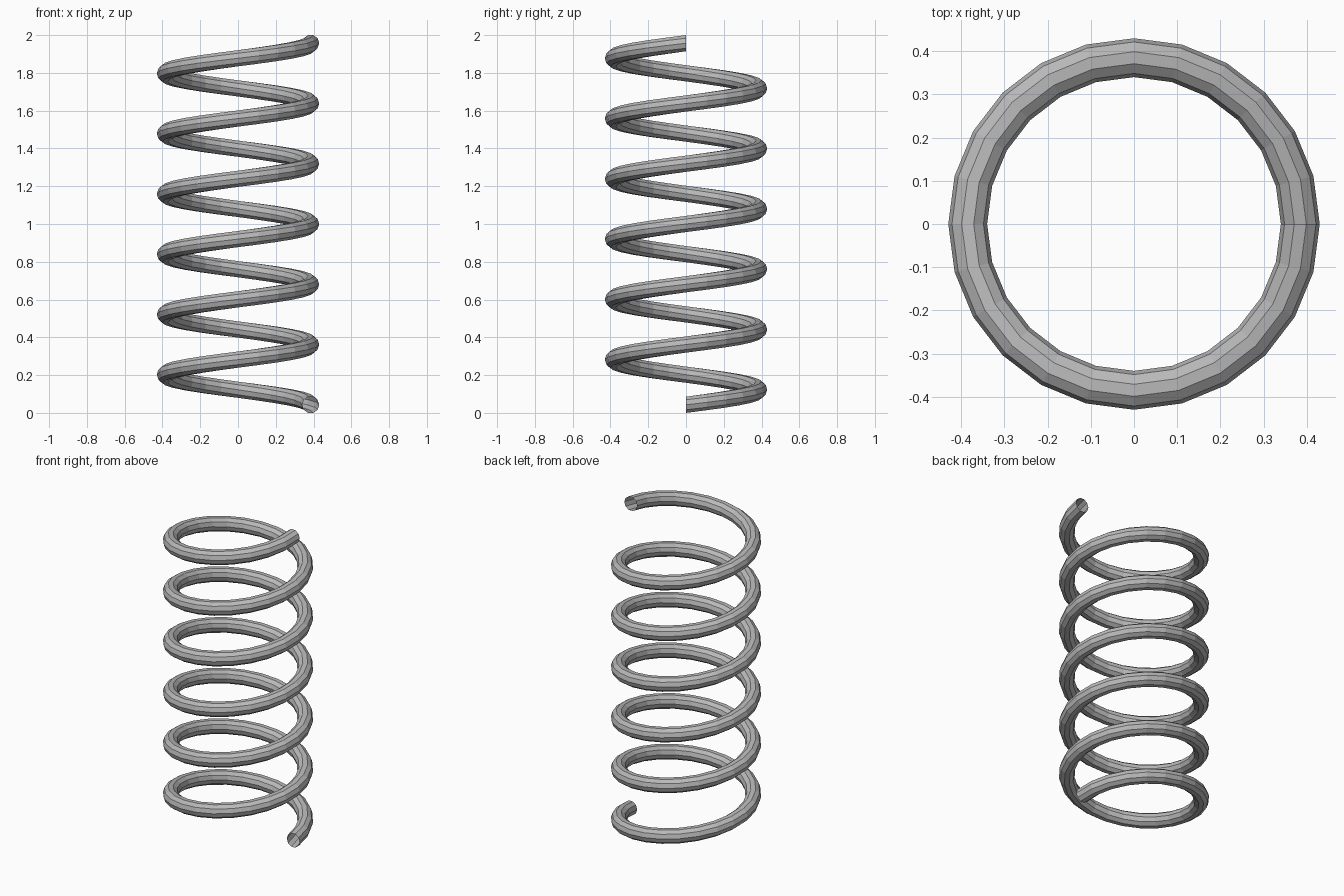
import bpy, bmesh
from math import cos, sin, pi, tau

cube = bpy.data.objects.get("Cube")
if cube:
    bpy.data.objects.remove(cube, do_unlink=True)

COIL_RADIUS, WIRE_RADIUS = 0.385, 0.045
TURNS, STEPS, SIDES = 6, 24, 10
WIRE_HALF_HEIGHT = WIRE_RADIUS * cos(pi / SIDES)
PITCH = (2 - 2 * WIRE_HALF_HEIGHT) / TURNS

steel = bpy.data.materials.new("steel_grey")
steel.use_nodes = True
colour = (0.48, 0.48, 0.48, 1)
steel.diffuse_color = colour
steel.node_tree.nodes["Principled BSDF"].inputs["Base Color"].default_value = colour

# Spring wire: an upright ten-sided section swept up a helix, open at both ends
bm = bmesh.new()
rings = []
for i in range(TURNS * STEPS + 1):
    turn = tau * i / STEPS
    height = WIRE_HALF_HEIGHT + PITCH * i / STEPS
    ring = []
    for j in range(SIDES):
        a = tau * j / SIDES
        radius = COIL_RADIUS + WIRE_RADIUS * cos(a)
        ring.append(bm.verts.new((radius * cos(turn), radius * sin(turn),
                                  height + WIRE_RADIUS * sin(a))))
    rings.append(ring)

for low, high in zip(rings, rings[1:]):
    for j in range(SIDES):
        k = (j + 1) % SIDES
        bm.faces.new((low[j], high[j], high[k], low[k]))

mesh = bpy.data.meshes.new("coil_spring")
bm.to_mesh(mesh)
bm.free()
mesh.materials.append(steel)
spring = bpy.data.objects.new("coil_spring", mesh)
bpy.context.collection.objects.link(spring)
